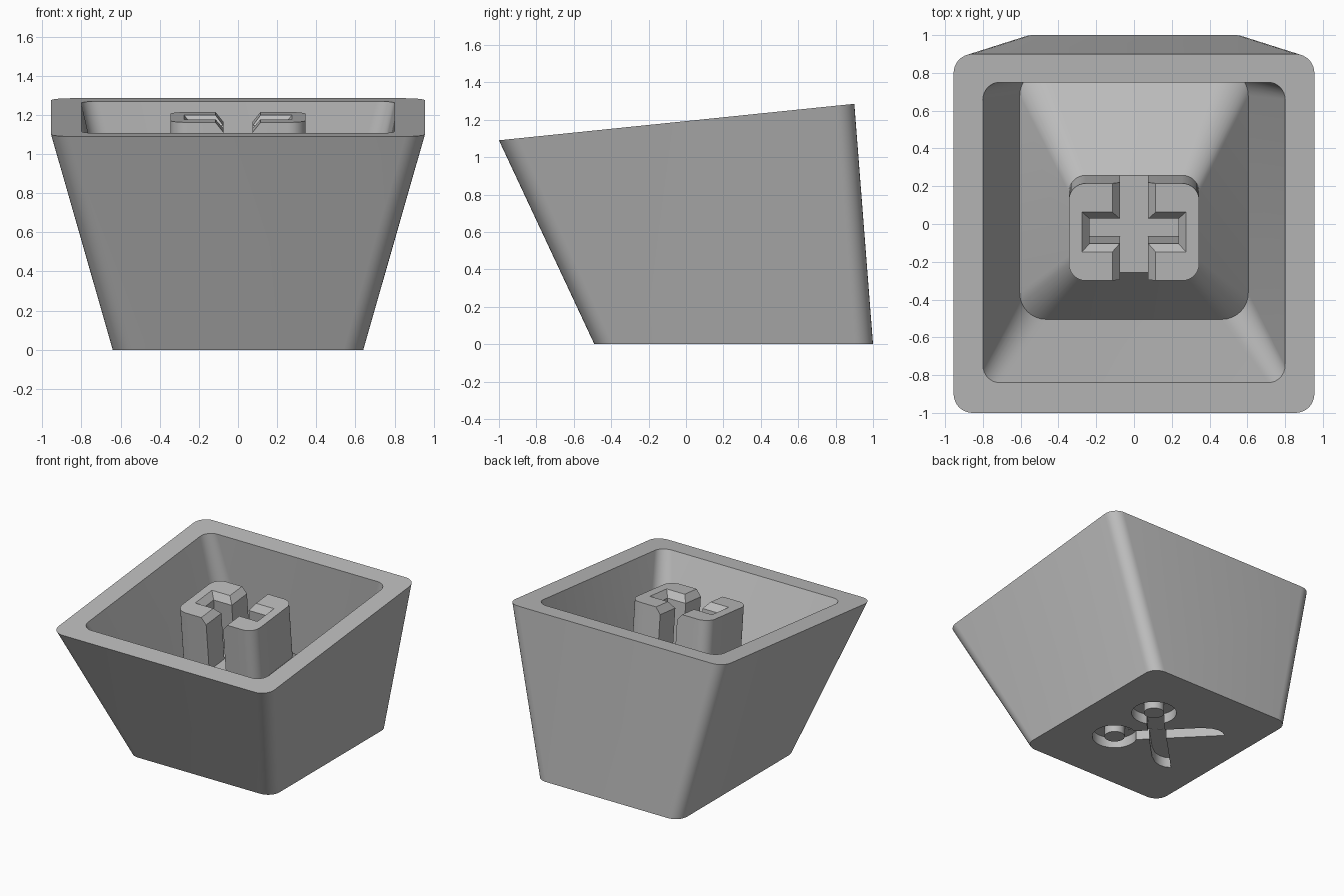
import bpy, bmesh, math
from mathutils import Vector

if "Cube" in bpy.data.objects:
    bpy.data.objects.remove(bpy.data.objects["Cube"])

grey = bpy.data.materials.new("plain grey")
grey.use_nodes = True
grey.diffuse_color = (0.5, 0.5, 0.5, 1)
grey.node_tree.nodes["Principled BSDF"].inputs["Base Color"].default_value = (0.5, 0.5, 0.5, 1)


def rim_z(y):
    """Height of the tilted rim plane."""
    return 1.09 + 0.1026 * (y + 1)


def sunk(x, y, depth):
    """Point below the rim plane, measured along its normal."""
    return (x, y + 0.1 * depth, rim_z(y) - depth)


def rounded_rect(hx, y0, y1, r, seg=8):
    """Counter-clockwise rounded rectangle, starting at the front right corner."""
    pts = []
    corners = ((hx - r, y0 + r), (hx - r, y1 - r), (r - hx, y1 - r), (r - hx, y0 + r))
    for k, (cx, cy) in enumerate(corners):
        for i in range(seg + 1):
            a = math.pi / 2 * (k - 1 + i / seg)
            pts.append((cx + r * math.cos(a), cy + r * math.sin(a)))
    return pts


def loft(name, rings, closed=False):
    """Skin a stack of equal rings; cap both ends, or join last to first."""
    bm = bmesh.new()
    loops = [[bm.verts.new(p) for p in ring] for ring in rings]
    pairs = list(zip(loops, loops[1:]))
    if closed:
        pairs.append((loops[-1], loops[0]))
    else:
        bm.faces.new(loops[0])
        bm.faces.new(loops[-1])
    n = len(loops[0])
    for a, b in pairs:
        for i in range(n):
            j = (i + 1) % n
            bm.faces.new((a[i], a[j], b[j], b[i]))
    bmesh.ops.recalc_face_normals(bm, faces=bm.faces)
    mesh = bpy.data.meshes.new(name)
    bm.to_mesh(mesh)
    bm.free()
    ob = bpy.data.objects.new(name, mesh)
    bpy.context.collection.objects.link(ob)
    mesh.materials.append(grey)
    return ob


def activate(ob):
    bpy.ops.object.select_all(action='DESELECT')
    ob.select_set(True)
    bpy.context.view_layer.objects.active = ob


def smooth(ob):
    activate(ob)
    bpy.ops.object.shade_smooth_by_angle(angle=math.radians(28))


def cut(target, cutter):
    mod = target.modifiers.new("cut", 'BOOLEAN')
    mod.operation = 'DIFFERENCE'
    mod.solver = 'EXACT'
    mod.object = cutter
    activate(target)
    bpy.ops.object.modifier_apply(modifier=mod.name)
    bpy.data.objects.remove(cutter)


# Hollow tapered shell with a raised plinth inside
STEM_H = 0.43
stem = (0.345, -0.3, 0.215, 0.09)
shell = loft("shell", [
    [(x, y, 0) for x, y in rounded_rect(0.64, -0.49, 1.0, 0.1)],
    [(x, y, rim_z(y)) for x, y in rounded_rect(0.955, -1.0, 0.9, 0.1)],
    [(x, y, rim_z(y)) for x, y in rounded_rect(0.8, -0.84, 0.75, 0.09)],
    [(x, y, 0.39) for x, y in rounded_rect(0.605, -0.505, 0.82, 0.14)],
    [sunk(x, y, STEM_H) for x, y in rounded_rect(*stem)],
])

# Scissors recess in the underside: two finger rings and two crossed blades
MID_Y, DEPTH = 0.26, 0.08
blade = [(0.1, -0.06), (0.81, -0.06), (0.8, -0.02), (0.77, 0.02),
         (0.72, 0.05), (0.64, 0.065), (0.1, 0.065)]
along, outward = Vector((-0.7, 0.71)), Vector((0.71, 0.7))
for side in (1, -1):
    centre = Vector((0.215, -0.225))
    depth = DEPTH + 0.001 * side

    def circle(r, z):
        return [(centre.x + r * math.cos(t * math.pi / 16),
                 MID_Y + side * centre.y + r * math.sin(t * math.pi / 16), z)
                for t in range(32)]

    cut(shell, loft("ring_cutter", [circle(0.165, -0.1), circle(0.165, depth),
                                    circle(0.075, depth), circle(0.075, -0.1)], closed=True))
    outline = [centre + along * s + outward * w for s, w in blade]
    cut(shell, loft("blade_cutter", [[(p.x, MID_Y + side * p.y, z) for p in outline]
                                     for z in (-0.1, depth + 0.002)]))
smooth(shell)

# Two C-shaped stem posts with a chamfered cross slot between them
GAP, SLOT_X, SLOT_LO, SLOT_HI, CH = 0.075, 0.235, -0.108, 0.023, 0.04


def post_outline(c):
    half = rounded_rect(*stem)[:18]
    return [(GAP + c, stem[1])] + half + [
        (GAP + c, stem[2]), (GAP + c, SLOT_HI + c), (SLOT_X + c, SLOT_HI + c),
        (SLOT_X + c, SLOT_LO - c), (GAP + c, SLOT_LO - c)]


for name, side in (("stem_post_left", 1), ("stem_post_right", -1)):
    levels = ((0, STEM_H + 0.02), (0, 0.05), (CH, 0))
    smooth(loft(name, [[sunk(side * x, y, d) for x, y in post_outline(c)]
                       for c, d in levels]))
